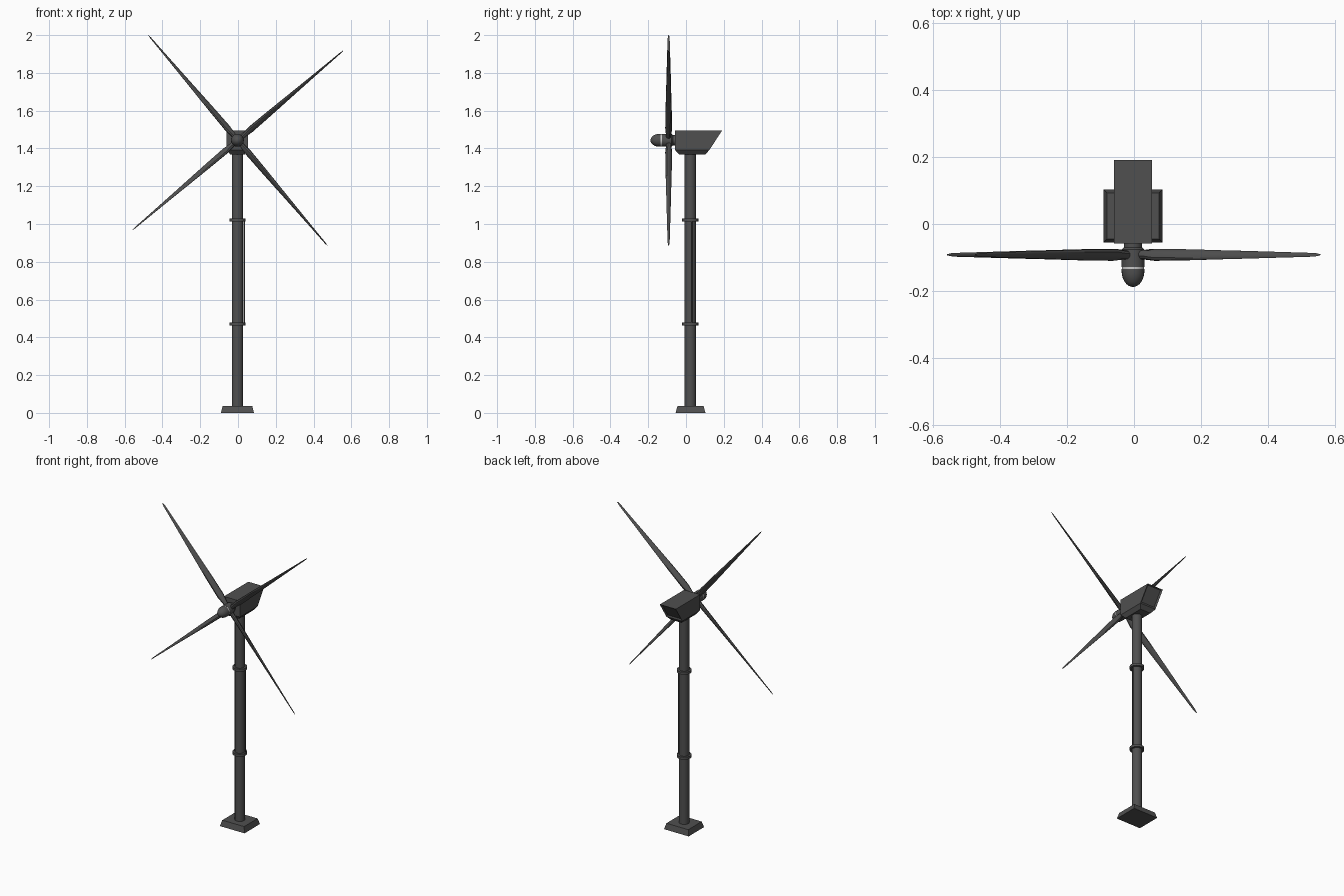
import bpy, bmesh, math
from mathutils import Matrix, Vector

if "Cube" in bpy.data.objects:
    bpy.data.objects.remove(bpy.data.objects["Cube"])

CX, TY = -0.003, 0.023          # tower axis
HUB_Y, HUB_Z = -0.092, 1.443    # rotor centre


def material(name, v):
    m = bpy.data.materials.new(name)
    m.diffuse_color = (v, v, v, 1)
    m.use_nodes = True
    m.node_tree.nodes["Principled BSDF"].inputs["Base Color"].default_value = m.diffuse_color
    return m


DARK = material("dark_grey", 0.08)
LIGHT = material("light_grey", 0.8)


def finish(bm, name, mat=DARK, smooth=True):
    bmesh.ops.recalc_face_normals(bm, faces=bm.faces)
    me = bpy.data.meshes.new(name)
    bm.to_mesh(me)
    bm.free()
    me.materials.append(mat)
    ob = bpy.data.objects.new(name, me)
    bpy.context.collection.objects.link(ob)
    if smooth:
        bpy.ops.object.select_all(action='DESELECT')
        bpy.context.view_layer.objects.active = ob
        ob.select_set(True)
        bpy.ops.object.shade_smooth_by_angle(angle=math.radians(35))
    return ob


def loft(name, rings, mat=DARK, smooth=True, xf=None):
    """Skin a list of equal-length point loops and cap both ends."""
    bm = bmesh.new()
    loops = [[bm.verts.new(p) for p in r] for r in rings]
    n = len(loops[0])
    for a, b in zip(loops, loops[1:]):
        for i in range(n):
            bm.faces.new((a[i], a[(i + 1) % n], b[(i + 1) % n], b[i]))
    bm.faces.new(loops[0])
    bm.faces.new(loops[-1])
    if xf:
        bm.transform(xf)
    return finish(bm, name, mat, smooth)


def lathe(name, profile, xf, mat=DARK, n=24):
    """Revolve (radius, height) pairs round z, then place with xf."""
    rings = [[(r * math.cos(2 * math.pi * i / n), r * math.sin(2 * math.pi * i / n), z)
              for i in range(n)] for r, z in profile]
    return loft(name, rings, mat, True, xf)


def rect(cx, hx, y0, y1, z):
    return [(cx - hx, y0, z), (cx + hx, y0, z), (cx + hx, y1, z), (cx - hx, y1, z)]


# foundation block
loft("base", [rect(CX, 0.088, TY - 0.078, TY + 0.08, 0),
              rect(CX, 0.078, TY - 0.068, TY + 0.07, 0.037)], smooth=False)

# tower, collars and the thin cable between them
at_tower = Matrix.Translation((CX, TY, 0))
lathe("tower", [(0.03, 0.03), (0.03, 1.375)], at_tower)
for i, z in enumerate((0.47, 1.02)):
    lathe(f"collar_{i + 1}", [(0.029, z - 0.008), (0.043, z - 0.008),
                              (0.043, z + 0.008), (0.029, z + 0.008)], at_tower)
lathe("cable", [(0.004, 0.47), (0.004, 1.02)],
      Matrix.Translation((CX + 0.036, TY + 0.007, 0)), n=8)

# nacelle with chamfered underside and a recessed panel in the sloping back
nacelle = loft("nacelle", [rect(CX, 0.038, -0.037, 0.102, 1.368),
                           rect(CX, 0.057, -0.058, 0.124, 1.392),
                           rect(CX, 0.057, -0.058, 0.191, 1.495)], smooth=False)
bm = bmesh.new()
bm.from_mesh(nacelle.data)
bm.normal_update()
back = max(bm.faces, key=lambda f: f.calc_center_median().y)
bmesh.ops.inset_region(bm, faces=[back], thickness=0.012, depth=0)
bmesh.ops.translate(bm, verts=back.verts, vec=-0.008 * back.normal)
bm.to_mesh(nacelle.data)
bm.free()

# rotor hub, light ring and rounded nose, revolved along -y
at_hub = Matrix.Translation((CX, 0, HUB_Z)) @ Matrix.Rotation(math.pi / 2, 4, 'X')
lathe("hub", [(0.027, 0.05), (0.027, 0.07), (0.034, 0.076), (0.034, 0.128)], at_hub)
lathe("hub_ring", [(0.033, 0.127), (0.033, 0.136)], at_hub, LIGHT)
nose = [(0.034 * math.cos(a), 0.140 + 0.048 * math.sin(a))
        for a in [math.radians(88) * k / 8 for k in range(9)]]
lathe("nose_cone", [(0.034, 0.134)] + nose, at_hub)

# blades: round root blending into a pitched, tapering aerofoil
SECTIONS = [  # distance, half chord, half thickness, pitch
    (0.015, 0.013, 0.013, 50), (0.045, 0.014, 0.014, 50), (0.09, 0.021, 0.013, 50),
    (0.22, 0.020, 0.010, 52), (0.42, 0.0145, 0.006, 56), (0.60, 0.009, 0.0035, 62),
    (0.71, 0.006, 0.002, 65), (0.7315, 0.002, 0.0006, 65)]


def blade_ring(r, chord, thick, pitch):
    p, pts = math.radians(pitch), []
    for i in range(10):
        a = 2 * math.pi * i / 10
        u, v = chord * math.cos(a), thick * math.sin(a)
        pts.append((u * math.cos(p) - v * math.sin(p),
                    u * math.sin(p) + v * math.cos(p), r))
    return pts


for k in range(4):
    turn = Matrix.Rotation(math.radians(49.6 + 90 * k), 4, 'Y')
    loft(f"blade_{k + 1}", [blade_ring(*s) for s in SECTIONS],
         xf=Matrix.Translation((CX + 0.002, HUB_Y, HUB_Z)) @ turn)
